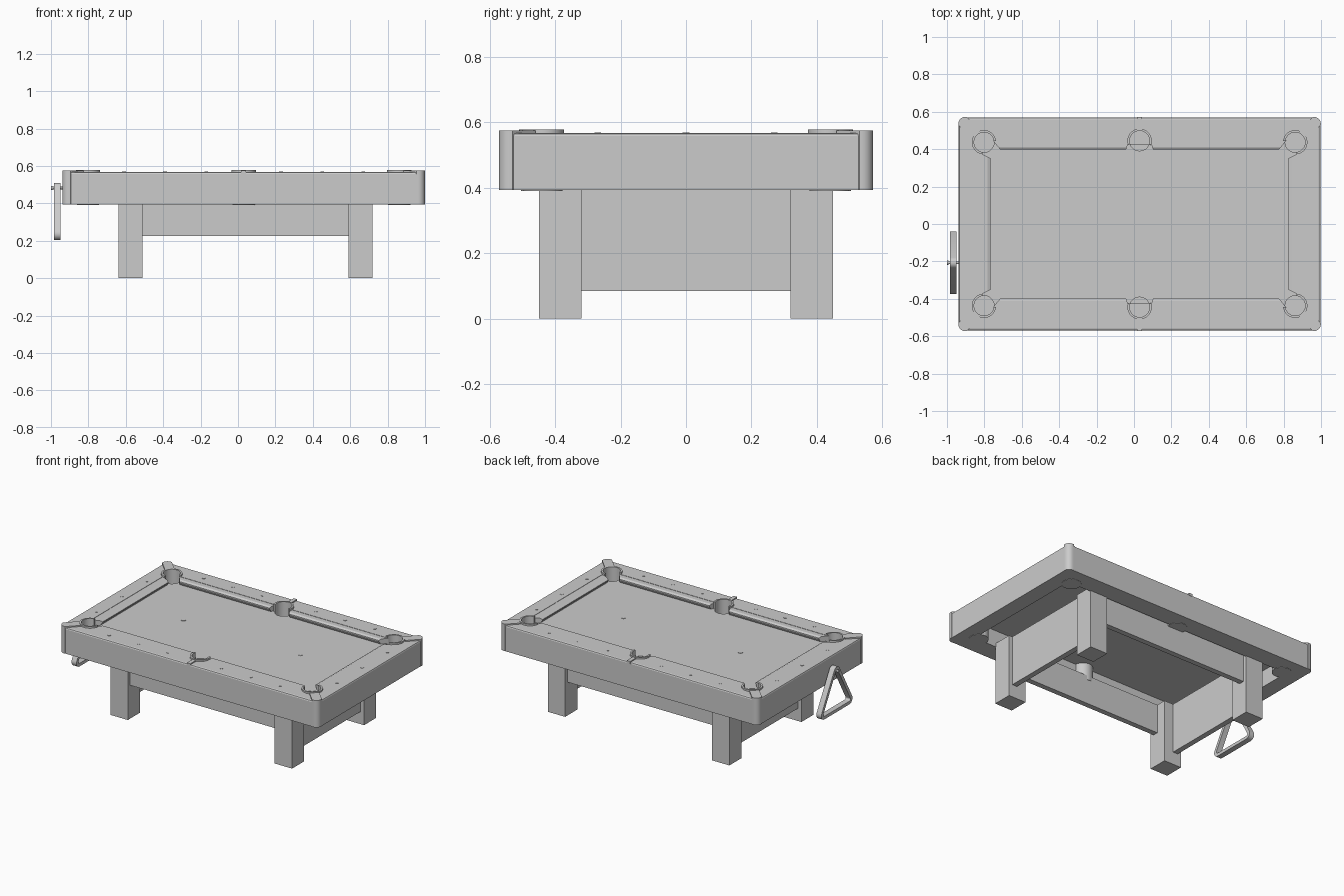
import bpy, bmesh
from math import cos, sin, pi, radians, atan2
from mathutils import Vector

if "Cube" in bpy.data.objects:
    bpy.data.objects.remove(bpy.data.objects["Cube"])

CX = 0.03                      # table centre in x (the rack hangs off the left end)
HX, HY = 0.967, 0.57           # half size of the table
ZB, ZT, ZF = 0.393, 0.568, 0.532
SIGNS = [(a, b) for a in (-1, 1) for b in (-1, 1)]


def finish(name, bm, smooth=True):
    bmesh.ops.recalc_face_normals(bm, faces=bm.faces)
    me = bpy.data.meshes.new(name)
    bm.to_mesh(me)
    bm.free()
    ob = bpy.data.objects.new(name, me)
    bpy.context.collection.objects.link(ob)
    if smooth:
        bpy.ops.object.select_all(action='DESELECT')
        bpy.context.view_layer.objects.active = ob
        ob.select_set(True)
        bpy.ops.object.shade_smooth_by_angle(angle=radians(35))
    return ob


def loft(name, loops, closed=False, smooth=True):
    """Skin a list of equal-length loops; closed joins last loop to first."""
    bm = bmesh.new()
    rows = [[bm.verts.new(p) for p in lp] for lp in loops]
    n = len(rows[0])
    for i in range(len(rows) if closed else len(rows) - 1):
        a, b = rows[i], rows[(i + 1) % len(rows)]
        for j in range(n):
            k = (j + 1) % n
            bm.faces.new((a[j], a[k], b[k], b[j]))
    if not closed:
        bm.faces.new(rows[0])
        bm.faces.new(rows[-1])
    return finish(name, bm, smooth)


def prism(name, pts, z0, z1, smooth=True):
    return loft(name, [[(x, y, z) for x, y in pts] for z in (z0, z1)], smooth=smooth)


def box(name, x0, x1, y0, y1, z0, z1):
    return prism(name, [(x0, y0), (x1, y0), (x1, y1), (x0, y1)], z0, z1, False)


def circle(x, y, r, n=32):
    return [(x + r * cos(2 * pi * i / n), y + r * sin(2 * pi * i / n)) for i in range(n)]


def rounded(hx, hy, r, n=6):
    pts = []
    for q, (sx, sy) in enumerate([(1, 1), (-1, 1), (-1, -1), (1, -1)]):
        for i in range(n + 1):
            a = pi / 2 * (q + i / n)
            pts.append((CX + sx * (hx - r) + r * cos(a), sy * (hy - r) + r * sin(a)))
    return pts


def band(name, x, y, r0, r1, z0, z1, mid=0, half=pi, n=28):
    """Ring or C-shaped band around a vertical axis."""
    full = half >= pi
    loops = []
    for i in range(n if full else n + 1):
        a = mid - half + 2 * half * i / n
        loops.append([(x + r * cos(a), y + r * sin(a), z)
                      for r, z in ((r0, z0), (r1, z0), (r1, z1), (r0, z1))])
    return loft(name, loops, closed=full)


def cut(ob, cutter):
    m = ob.modifiers.new('cut', 'BOOLEAN')
    m.operation, m.solver, m.object = 'DIFFERENCE', 'EXACT', cutter
    bpy.context.view_layer.objects.active = ob
    bpy.ops.object.modifier_apply(modifier=m.name)
    bpy.data.objects.remove(cutter)


# rail frame and playing surface, with pocket holes
pockets = [(CX + sx * 0.832, sy * 0.437, atan2(sy, sx), radians(128)) for sx, sy in SIGNS]
pockets += [(CX, sy * 0.445, sy * pi / 2, radians(112)) for sy in (-1, 1)]
rails = loft('rail_frame', [[(x, y, z) for x, y in rounded(HX - i, HY - i, 0.035)]
                            for z, i in ((ZB, 0), (0.558, 0), (0.565, 0.003), (ZT, 0.01))],
             smooth=False)
field = box('playing_surface', CX - 0.87, CX + 0.87, -0.45, 0.45, 0.505, ZF)
cut(rails, box('cutter', CX - 0.86, CX + 0.86, -0.442, 0.442, 0.3, 0.7))
for x, y, _, _ in pockets:
    for ob in (rails, field):
        cut(ob, prism('cutter', circle(x, y, 0.058), 0.3, 0.7, False))
for ob in (rails, field):
    ob.data.shade_flat()

# pocket cups and raised pocket collars
for x, y, mid, half in pockets:
    band('pocket_cup', x, y, 0.054, 0.06, 0.391, 0.53)
    prism('pocket_floor', circle(x, y, 0.058), 0.391, 0.398)
    band('pocket_collar', x, y, 0.053, 0.065, 0.52, 0.579, mid, half)

# corner caps
for sx, sy in SIGNS:
    pts = [(HX + 0.002, 0.53), (0.9, 0.46), (0.855, 0.5), (0.925, HY + 0.002)]
    pts += [(HX - 0.033 + 0.035 * cos(a), HY - 0.033 + 0.035 * sin(a))
            for a in (pi / 2 * (1 - i / 6) for i in range(7))]
    prism('corner_cap', [(CX + sx * x, sy * y) for x, y in pts], ZB, 0.576)

# side pocket straps
for s in (-1, 1):
    ys = sorted((s * 0.505, s * (HY + 0.002)))
    box('side_strap', CX - 0.013, CX + 0.013, *ys, 0.558, 0.575)


# cushions with angled ends
def cushion(name, a0, a1, b0, b1, nose, back, place):
    prof = [(0, 0.552), (0, 0.558), (0.25, 0.566), (1, 0.566), (1, 0.515), (0.4, 0.515)]
    loops = []
    for a, b in ((a0, b0), (a1, b1)):
        loops.append([place(a + (b - a) * t, nose + (back - nose) * t, z) for t, z in prof])
    loft(name, loops, smooth=False)


for sx, sy in SIGNS:
    cushion('long_cushion', 0.072, 0.745, 0.056, 0.785, 0.398, 0.446,
            lambda u, d, z: (CX + sx * u, sy * d, z))
for sx in (-1, 1):
    cushion('end_cushion', -0.352, 0.352, -0.385, 0.385, 0.797, 0.865,
            lambda u, d, z: (CX + sx * d, u, z))

# rail sights and table spots
for s in (-1, 1):
    for u in (0.2, 0.42, 0.64):
        for sx in (-1, 1):
            prism('rail_sight', circle(CX + sx * u, s * 0.505, 0.01, 16), 0.56, ZT + 0.002)
    for v in (-0.27, 0, 0.27):
        prism('rail_sight', circle(CX + s * 0.9, v, 0.01, 16), 0.56, ZT + 0.002)
    prism('table_spot', circle(CX + s * 0.438, 0, 0.016, 20), 0.525, ZF + 0.003)

# legs and aprons set just behind the outer leg faces
for sx, sy in SIGNS:
    x, y = CX + 0.01 + sx * 0.615, sy * 0.385
    box('leg', x - 0.065, x + 0.065, y - 0.065, y + 0.065, 0, 0.42)
for s in (-1, 1):
    box('long_apron', -0.52, 0.60, *sorted((s * 0.388, s * 0.424)), 0.225, 0.42)
    x = CX + 0.01
    box('end_apron', *sorted((x + s * 0.618, x + s * 0.654)), -0.33, 0.33, 0.085, 0.42)

# ball rack: rounded triangle frame hung on a peg
corners = [Vector((-0.207, 0.478)), Vector((-0.342, 0.236)), Vector((-0.072, 0.236))]


def rack_ring(r, x):
    pts = []
    for i, start in enumerate((30, 150, 270)):
        for k in range(7):
            a = radians(start + 120 * k / 6)
            c = corners[i]
            pts.append((x, c.x + r * cos(a), c.y + r * sin(a)))
    return pts


loft('ball_rack', [rack_ring(0.032, -0.985), rack_ring(0.032, -0.948),
                   rack_ring(0.011, -0.948), rack_ring(0.011, -0.985)], closed=True)
loft('rack_peg', [[(x, y, z) for y, z in circle(-0.207, 0.482, r, 16)]
                  for x, r in ((-1.0, 0.011), (-0.992, 0.011), (-0.992, 0.007), (-0.93, 0.007))])
